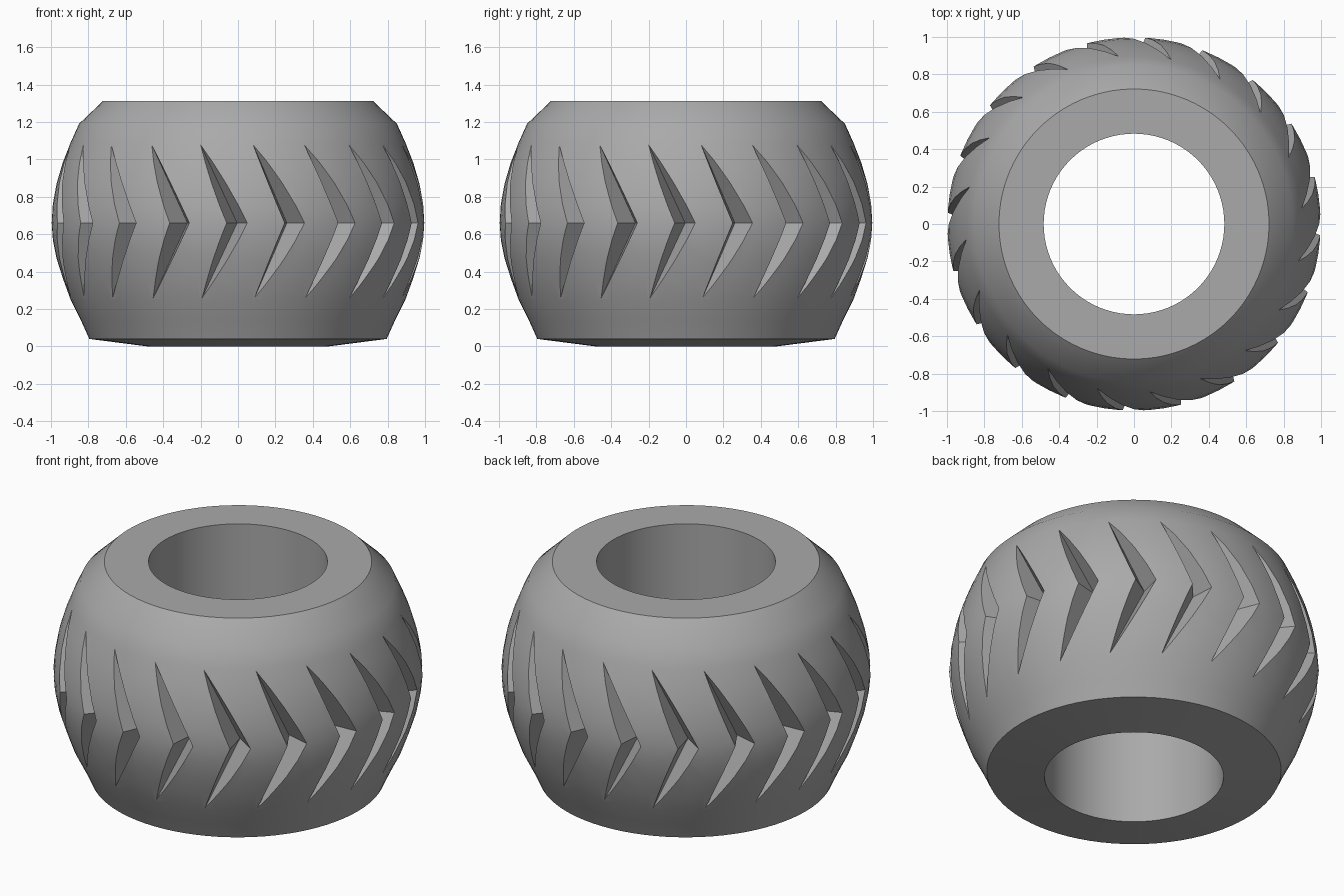
import bpy, bmesh
from math import radians, cos, sin
from mathutils import Matrix, Vector

cube = bpy.data.objects.get("Cube")
if cube:
    bpy.data.objects.remove(cube, do_unlink=True)

GROOVES = 20
SEGMENTS = 80
MID_Z = 0.66
TIP_RISE = 0.42

grey = bpy.data.materials.new("rubber grey")
grey.use_nodes = True
colour = (0.4, 0.4, 0.4, 1)
grey.diffuse_color = colour
grey.node_tree.nodes["Principled BSDF"].inputs["Base Color"].default_value = colour


def make_object(name, bm):
    bmesh.ops.recalc_face_normals(bm, faces=bm.faces)
    mesh = bpy.data.meshes.new(name)
    bm.to_mesh(mesh)
    bm.free()
    mesh.materials.append(grey)
    obj = bpy.data.objects.new(name, mesh)
    bpy.context.collection.objects.link(obj)
    return obj


def polar(radius, degrees, z):
    a = radians(degrees)
    return Vector((radius * sin(a), -radius * cos(a), z))


# Barrel-shaped tyre: closed radius/height profile turned around z
profile = [(0.483, 0), (0.795, 0.04), (0.84, 0.14), (0.895, 0.25), (0.935, 0.36),
           (0.97, 0.47), (0.99, 0.57), (0.998, 0.66), (0.99, 0.76), (0.97, 0.87),
           (0.938, 0.98), (0.895, 1.09), (0.85, 1.19), (0.722, 1.312), (0.483, 1.312)]
bm = bmesh.new()
rings = [[bm.verts.new(polar(r, 360 * i / SEGMENTS, z)) for i in range(SEGMENTS)]
         for r, z in profile]
for k, ring in enumerate(rings):
    above = rings[(k + 1) % len(rings)]
    for i in range(SEGMENTS):
        j = (i + 1) % SEGMENTS
        bm.faces.new((ring[i], ring[j], above[j], above[i]))
tyre = make_object("tyre", bm)

# Chevron groove cutters: a V section in the middle, tapering to a tip above and below
bm = bmesh.new()
for n in range(GROOVES):
    turn = Matrix.Rotation(radians(360 * n / GROOVES - 0.3), 3, "Z")
    # the outer corners continue the groove walls beyond the surface
    inner = Vector((0, -0.86, MID_Z))
    section = [inner, Vector((0.13, -1.18, MID_Z)), Vector((-0.13, -1.18, MID_Z))]
    corners = [bm.verts.new(turn @ p) for p in section]
    for side in (1, -1):
        tip = bm.verts.new(turn @ polar(0.9, -12.6, MID_Z + side * TIP_RISE))
        for i in range(3):
            bm.faces.new((corners[i], corners[(i + 1) % 3], tip))
cutter = make_object("groove_cutter", bm)
cutter.hide_render = True

# Carve the tread
cut = tyre.modifiers.new("tread grooves", "BOOLEAN")
cut.operation = "DIFFERENCE"
cut.solver = "EXACT"
cut.object = cutter
bpy.ops.object.select_all(action="DESELECT")
bpy.context.view_layer.objects.active = tyre
tyre.select_set(True)
bpy.ops.object.modifier_apply(modifier=cut.name)
bpy.data.objects.remove(cutter, do_unlink=True)

bpy.ops.object.shade_smooth_by_angle(angle=radians(28))
